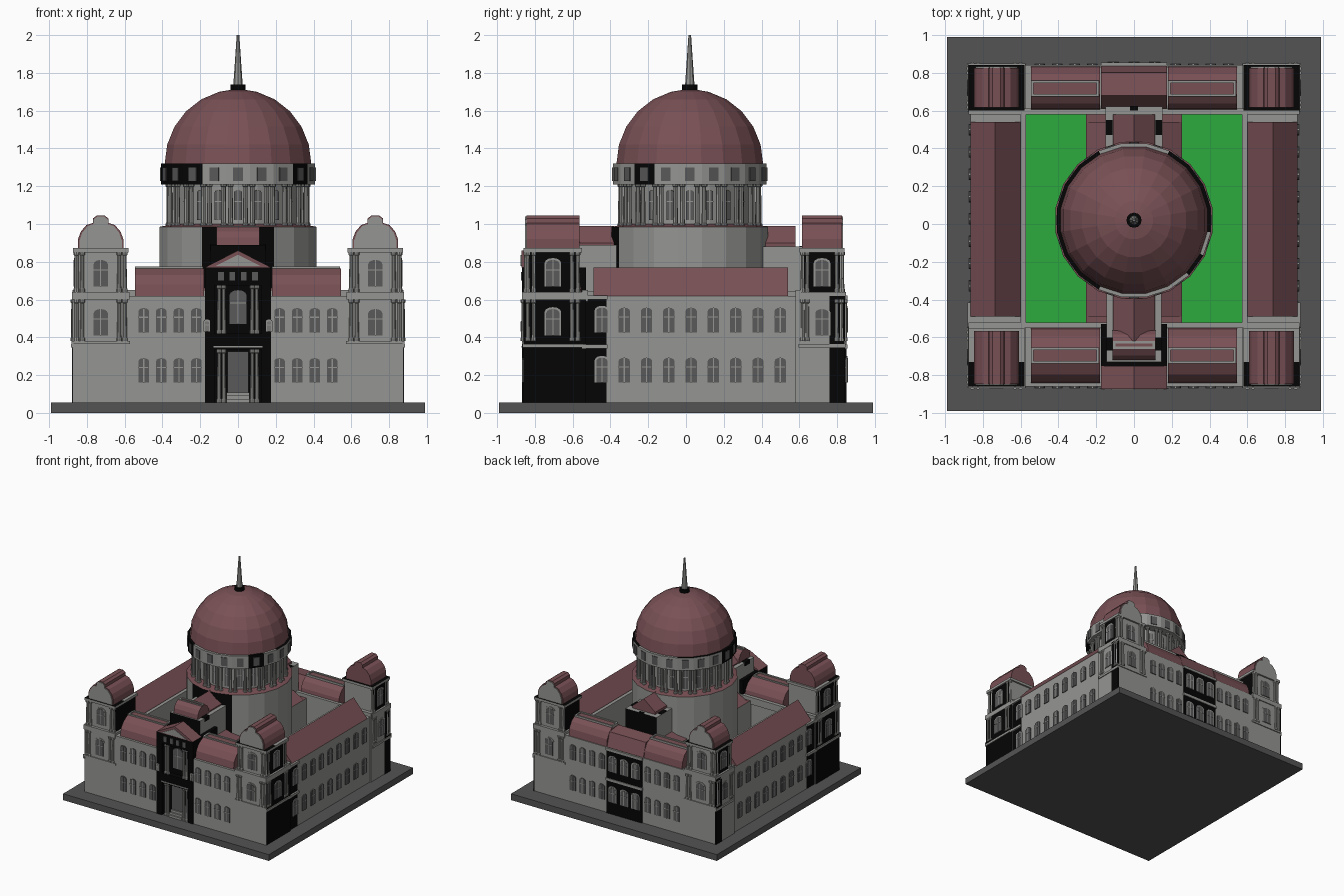
import bpy, bmesh
from math import sin, cos, pi, radians, atan2, degrees
from mathutils import Matrix, Vector

cube = bpy.data.objects.get("Cube")
if cube:
    bpy.data.objects.remove(cube)

PALETTE = {
    "pale stone": (0.3, 0.305, 0.29),
    "maroon roof": (0.19, 0.081, 0.091),
    "black stone": (0.0015, 0.0015, 0.0015),
    "dark paving": (0.088, 0.088, 0.088),
    "lawn green": (0.026, 0.41, 0.048),
    "window grey": (0.1, 0.1, 0.1),
}
MATS = []
for label, rgb in PALETTE.items():
    m = bpy.data.materials.new(label)
    m.use_nodes = True
    m.diffuse_color = (*rgb, 1)
    m.node_tree.nodes["Principled BSDF"].inputs["Base Color"].default_value = (*rgb, 1)
    MATS.append(m)
STONE, ROOF, BLACK, PAVING, LAWN, GLASS = range(6)
FLOOR, EAVE = 0.055, 0.62
CY = 0.02  # dome centre along y


class Part:
    """Collects solids in one mesh object."""

    def __init__(self, name):
        self.name, self.bm = name, bmesh.new()

    def prism(self, pts, y0, y1, mat, place=Matrix()):
        """Extrude an (x, z) outline along local y."""
        a = [self.bm.verts.new(place @ Vector((x, y0, z))) for x, z in pts]
        b = [self.bm.verts.new(place @ Vector((x, y1, z))) for x, z in pts]
        n = len(pts)
        faces = [self.bm.faces.new(a), self.bm.faces.new(b[::-1])]
        for i in range(n):
            j = (i + 1) % n
            faces.append(self.bm.faces.new((a[i], b[i], b[j], a[j])))
        for f in faces:
            f.material_index = mat

    def box(self, x0, x1, y0, y1, z0, z1, mat=STONE, place=Matrix()):
        self.prism([(x0, z0), (x1, z0), (x1, z1), (x0, z1)], y0, y1, mat, place)

    def frame(self, x0, x1, y0, y1, z, t=0.013):
        """Flat rectangular border on a ridge."""
        for y in (y0, y1 - t):
            self.box(x0, x1, y, y + t, z - 0.02, z)
        for x in (x0, x1 - t):
            self.box(x, x + t, y0, y1, z - 0.02, z)

    def lathe(self, profile, sides, x, y, mat, turn=0.0):
        """Spin an (r, z) outline into a closed faceted solid."""
        rings = []
        for r, z in profile:
            rings.append([self.bm.verts.new((x + r * cos(turn + 2 * pi * k / sides),
                                             y + r * sin(turn + 2 * pi * k / sides), z))
                          for k in range(sides)])
        faces = [self.bm.faces.new(rings[0][::-1]), self.bm.faces.new(rings[-1])]
        for low, high in zip(rings, rings[1:]):
            for k in range(sides):
                j = (k + 1) % sides
                faces.append(self.bm.faces.new((low[k], low[j], high[j], high[k])))
        for f in faces:
            f.material_index = mat

    def column(self, x, y, z0, z1, r=0.011):
        self.lathe([(r * 1.3, z0), (r * 1.3, z0 + 0.015), (r, z0 + 0.02), (r * 0.85, z1 - 0.02),
                    (r * 1.3, z1 - 0.015), (r * 1.3, z1)], 8, x, y, STONE)

    def window(self, x, y, z, w, h, turn=0, frame=False):
        """Arched pane with glazing bars, facing -y before turning."""
        place = Matrix.Translation((x, y, z)) @ Matrix.Rotation(radians(turn), 4, "Z")

        def arch(w, h):
            return [(-w / 2, 0), (w / 2, 0)] + [
                (w / 2 * cos(a * pi / 6), h - w * 0.3 + w * 0.3 * sin(a * pi / 6)) for a in range(7)]
        if frame:
            self.prism(arch(w + 0.018, h + 0.01), 0.0, -0.005, STONE, place)
        self.prism(arch(w, h), 0.0, -0.007, GLASS, place)
        self.box(-0.003, 0.003, -0.009, 0, 0, h, STONE, place)
        self.box(-w / 2, w / 2, -0.009, 0, h * 0.6, h * 0.6 + 0.006, STONE, place)

    def paint(self, rule):
        self.bm.normal_update()
        for f in self.bm.faces:
            f.material_index = rule(f.calc_center_median(), f.normal, f.material_index)

    def finish(self):
        bmesh.ops.recalc_face_normals(self.bm, faces=self.bm.faces)
        mesh = bpy.data.meshes.new(self.name)
        self.bm.to_mesh(mesh)
        self.bm.free()
        for m in MATS:
            mesh.materials.append(m)
        bpy.context.collection.objects.link(bpy.data.objects.new(self.name, mesh))


ALONG_X = Matrix.Rotation(-pi / 2, 4, "Z")  # local x -> -y, local y -> x

# Ground slab and courtyard lawn
p = Part("ground_slab")
p.box(-0.99, 0.99, -0.99, 0.99, 0, FLOOR, PAVING)
p.finish()
p = Part("courtyard_lawn")
p.box(-0.57, 0.57, -0.53, 0.58, FLOOR, 0.062, LAWN)
p.finish()

# Four ranges around the courtyard, open at the front entrance
p = Part("outer_walls")
p.box(-0.875, 0.875, 0.58, 0.84, FLOOR, EAVE)
for s in (-1, 1):
    a, b = sorted((s * 0.17, s * 0.875))
    p.box(a, b, -0.86, -0.53, FLOOR, EAVE)
    a, b = sorted((s * 0.57, s * 0.865))
    p.box(a, b, -0.53, -0.42, FLOOR, EAVE)
    p.box(a, b, -0.42, 0.58, FLOOR, EAVE)
p.paint(lambda c, n, m: BLACK if abs(n.x) > 0.9 and abs(c.x) > 0.8 and c.y < -0.45 else m)
for s in (-1, 1):
    a, b = sorted((s * 0.87, s * 0.879))
    p.box(a, b, 0.76, 0.842, FLOOR, EAVE, BLACK)
    a, b = sorted((s * 0.86, s * 0.88))
    for z in (0.34, 0.6):
        p.box(a, b, -0.55, -0.415, z, z + 0.022)
    a, b = sorted((s * 0.57, s * 0.60))
    p.box(a, b, -0.53, 0.58, EAVE - 0.03, 0.645)
for y in (-0.55, 0.58):
    p.box(-0.875, 0.875, y, y + 0.03, EAVE - 0.03, 0.65)
p.finish()

# Window rows
p = Part("wall_windows")
for z in (0.16, 0.425):
    for s in (-1, 1):
        for i in range(4):
            x = s * (0.22 + 0.093 * i)
            p.window(x, -0.86, z, 0.056, 0.13)
            p.window(x, 0.84, z, 0.056, 0.13, 180)
        for i in range(9):
            p.window(s * 0.865, -0.445 + 0.118 * i, z, 0.06, 0.132, 90 * s, i == 0)
p.finish()

# Side roofs: gables running front to back
for s, side in ((1, "left"), (-1, "right")):
    p = Part(side + "_wing_roof")
    p.prism([(s * 0.6, EAVE), (s * 0.865, EAVE), (s * 0.735, 0.77)], -0.49, 0.54, ROOF)
    p.finish()

# Front and back barrel roofs with a flat ridge frame
vault = [(-0.145, EAVE), (-0.135, 0.68), (-0.1, 0.73), (-0.04, 0.765),
         (0.04, 0.765), (0.1, 0.73), (0.135, 0.68), (0.145, EAVE)]
for cy, width, end in ((-0.695, 1, "front"), (0.717, 0.8, "back")):
    for s, side in ((1, "left"), (-1, "right")):
        p = Part(f"{end}_{side}_barrel_roof")
        a, b = sorted((s * 0.18, s * 0.545))
        p.prism([(u * width, z) for u, z in vault], a, b, ROOF,
                Matrix.Translation((0, cy, 0)) @ ALONG_X)
        p.frame(a, b - 0.005, cy - 0.042, cy + 0.042, 0.774)
        p.finish()

# Corner towers
half = [(0.12, 0.865), (0.12, 0.92), (0.105, 0.96), (0.075, 0.995), (0.042, 1.005),
        (0.04, 1.03), (0.02, 1.045)]
crown = half + [(-u, z) for u, z in half[::-1]]
for sx, side in ((1, "left"), (-1, "right")):
    for y0, y1, end in ((-0.86, -0.55, "front"), (0.6, 0.84, "back")):
        cx, cy, front = sx * 0.727, (y0 + y1) / 2, y0 < 0
        outer, turn = (y0, 0) if front else (y1, 180)
        out = -1 if front else 1
        p = Part(f"{end}_{side}_tower")
        p.box(cx - 0.135, cx + 0.135, y0 + 0.015, y1 - 0.015, EAVE, 0.86)
        p.paint(lambda c, n, m: BLACK if abs(n.x) > 0.9 else m)
        p.box(cx - 0.152, cx + 0.152, y0 - 0.008, y1 + 0.008, 0.6, 0.64)
        # Black roof deck: whole at the back, outer half at the front
        deck = -0.73 if front else y1
        p.box(cx - 0.147, cx + 0.147, y0, deck, 0.85, 0.872)
        p.paint(lambda c, n, m: BLACK if n.z > 0.9 and c.z > 0.86 else m)
        if front:
            p.box(cx - 0.147, cx + 0.147, deck, y1, 0.85, 0.872)
        a, b = sorted((sx * 0.87, sx * 0.883))
        p.box(a, b, y0 - 0.005, y1 + 0.005, 0.345, 0.365)
        a, b = sorted((outer, outer + out * 0.008))
        p.box(cx - 0.155, cx + 0.155, a, b, 0.365, 0.38)
        # Paired columns and framed windows on the outward sides
        for z0, z1, inset in ((0.38, 0.6, 0), (0.64, 0.852, 0.015)):
            for u in (-0.128, -0.098, 0.098, 0.128):
                p.column(cx + u, outer + out * (0.002 - inset), z0, z1)
                p.column(sx * (0.872 - inset), cy + u * (y1 - y0) / 0.3, z0, z1)
            p.window(cx, outer - out * inset, z0 + 0.03, 0.075, 0.14, turn, True)
            face = 0.875 if inset == 0 else 0.862
            p.window(sx * face, cy, z0 + 0.03, 0.07, 0.14, 90 * sx, True)
        p.finish()
        p = Part(f"{end}_{side}_tower_roof")
        shift = Matrix.Translation((cx, 0, 0))
        p.prism(crown, y0 + 0.015, y1 - 0.015, ROOF, shift)
        a, b = sorted((outer - out * 0.02, outer - out * 0.008))
        p.prism([(u * 0.93, z - 0.006) for u, z in crown], a, b, STONE, shift)
        p.finish()

# Front entrance: recessed bays between piers
p = Part("front_portal")
p.box(-0.175, 0.175, -0.82, -0.53, FLOOR, 0.77, BLACK)
for s in (-1, 1):
    a, b = sorted((s * 0.125, s * 0.175))
    p.box(a, b, -0.867, -0.81, FLOOR, 0.77, BLACK)
    p.window(s * 0.165, -0.867, 0.43, 0.016, 0.055, 0, True)
for z0, z1 in ((0.335, 0.42), (0.675, 0.77)):
    p.box(-0.13, 0.13, -0.866, -0.81, z0, z1, BLACK)
p.box(-0.13, 0.13, -0.872, -0.86, 0.345, 0.353)
p.box(-0.055, 0.055, -0.828, -0.81, FLOOR, 0.325, GLASS)
p.window(0, -0.82, 0.47, 0.09, 0.18)
for i in range(4):
    x = -0.09 + 0.06 * i
    p.box(x - 0.015, x + 0.015, -0.873, -0.86, 0.7, 0.745, GLASS)
for x in (-0.1, -0.075, 0.075, 0.1):
    p.column(x, -0.85, FLOOR, 0.335)
    p.column(x, -0.85, 0.42, 0.675)
for i in range(3):
    p.box(-0.06, 0.06, -0.865 + 0.013 * i, -0.81, FLOOR, 0.073 + 0.018 * i)
p.finish()
p = Part("front_pediment")
p.prism([(-0.175, 0.77), (0.175, 0.77), (0, 0.86)], -0.872, -0.75, ROOF)
p.prism([(-0.12, 0.777), (0.12, 0.777), (0, 0.837)], -0.877, -0.87, STONE)
p.finish()

# Back centre block
p = Part("back_portal")
p.box(-0.17, 0.17, 0.8, 0.849, FLOOR, EAVE, BLACK)
for z in (0.34, 0.6):
    p.box(-0.175, 0.175, 0.84, 0.855, z, z + 0.022)
for x in (-0.11, 0, 0.11):
    for z in (0.16, 0.425):
        p.window(x, 0.849, z, 0.06, 0.13, 180, True)
p.prism([(-0.835, EAVE), (-0.8, 0.74), (-0.68, 0.755), (-0.61, EAVE)], -0.175, 0.175, ROOF, ALONG_X)
p.finish()

# Links between the rotunda and the ranges
p = Part("rotunda_links")
p.box(-0.255, 0.255, -0.53, 0.585, FLOOR, EAVE)
p.paint(lambda c, n, m: ROOF if n.z > 0.9 else m)
p.prism([(-0.255, EAVE), (0.255, EAVE), (0, 0.76)], -0.49, 0.54, ROOF)
p.box(-0.145, 0.145, -0.73, -0.36, EAVE, 0.89)
p.box(-0.15, 0.15, 0.38, 0.62, EAVE, 0.88)
p.paint(lambda c, n, m: BLACK if abs(n.y) > 0.9 and c.z > 0.7 and m == STONE else m)
for s in (-1, 1):
    a, b = sorted((s * 0.115, s * 0.148))
    p.box(a, b, -0.67, -0.6, 0.86, 0.894, BLACK)
    p.box(a, b, 0.47, 0.55, 0.86, 0.884, BLACK)
p.box(-0.022, 0.022, 0.6, 0.623, 0.86, 0.884, BLACK)
p.finish()

# Small vault crossing in front of a gable, and the rear gable
p = Part("link_roofs")
p.prism([(u * 0.55, 0.89 + (z - EAVE) * 0.65) for u, z in vault], -0.115, 0.115, ROOF,
        Matrix.Translation((0, -0.64, 0)) @ ALONG_X)
p.frame(-0.11, 0.11, -0.662, -0.618, 0.99)
for y0, y1 in ((-0.62, -0.38), (0.4, 0.58)):
    p.prism([(-0.11, 0.88), (0.11, 0.88), (0.11, 0.9), (0, 0.99), (-0.11, 0.9)], y0, y1, ROOF)
p.finish()


def bearing(c):
    """Degrees round the rotunda from the front, towards +x."""
    return degrees(atan2(c.x, CY - c.y))


def drum_colour(c, n, m):
    if n.z > 0.5:
        return ROOF
    return BLACK if abs(bearing(c)) < 27 and abs(n.z) < 0.5 else m


def band_colour(c, n, m):
    b = bearing(c)
    dark = -100 < b < -26 or 46 < b < 62 or (n.z > 0.5 and abs(b) > 75 and abs(b) < 160)
    return BLACK if m == STONE and dark else m


# Rotunda: drum, colonnade, window band, dome and spire
p = Part("drum_base")
p.lathe([(0.42, FLOOR), (0.42, 0.985), (0.34, 1.0)], 20, 0, CY, STONE, pi / 20)
p.paint(drum_colour)
p.finish()
p = Part("colonnade")
p.lathe([(0.335, 0.98), (0.335, 1.22)], 20, 0, CY, STONE)
for k in range(20):
    a = 2 * pi * (k + 0.5) / 20
    for d in (-0.05, 0.05):
        p.column(0.369 * cos(a + d), CY + 0.369 * sin(a + d), 0.985, 1.215, 0.013)
    v = a + pi / 20
    p.window(0.333 * cos(v), CY + 0.333 * sin(v), 1.02, 0.04, 0.16, degrees(v) + 90)
p.finish()
p = Part("window_band")
p.lathe([(0.33, 1.21), (0.412, 1.21), (0.412, 1.32), (0.37, 1.321)], 20, 0, CY, STONE, pi / 20)
for k in range(20):
    place = Matrix.Translation((0, CY, 0)) @ Matrix.Rotation(2 * pi * k / 20, 4, "Z")
    p.box(-0.026, 0.026, -0.412, -0.4, 1.228, 1.3, GLASS, place)
p.paint(band_colour)
p.finish()
p = Part("dome")
arc = [radians(a) for a in (0, 15, 30, 45, 60, 75, 86)]
p.lathe([(0.393 * cos(a), 1.318 + 0.395 * sin(a)) for a in arc], 20, 0, CY, ROOF, pi / 20)
p.finish()
p = Part("spire")
p.lathe([(0.04, 1.705), (0.04, 1.738)], 12, 0, CY, BLACK)
p.lathe([(0.025, 1.735), (0.017, 1.85), (0.007, 2.0)], 8, 0, CY, STONE)
p.finish()
